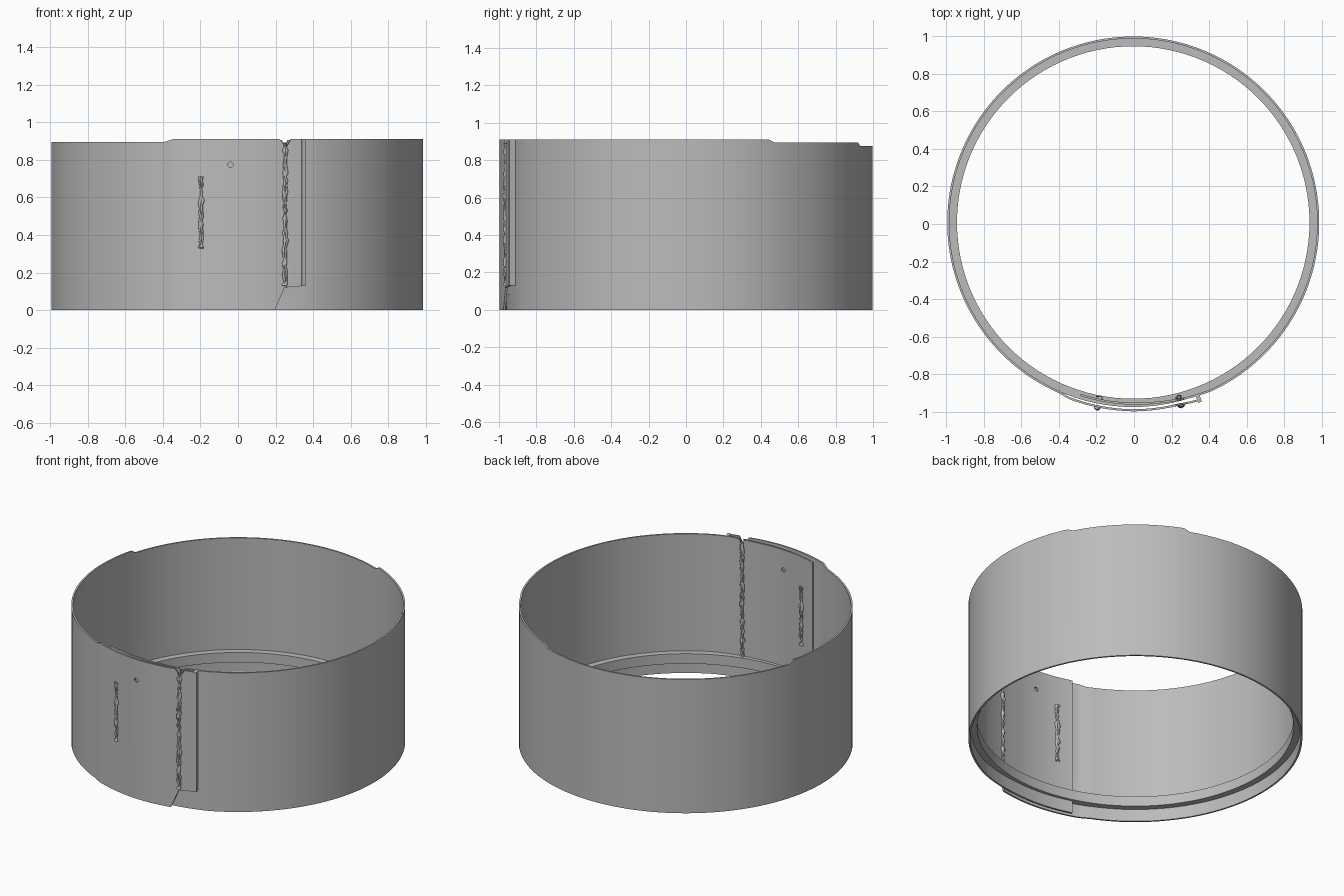
import bpy, bmesh, math, random

random.seed(4)
cube = bpy.data.objects.get("Cube")
if cube:
    bpy.data.objects.remove(cube, do_unlink=True)

grey = bpy.data.materials.new("plain_grey")
grey.use_nodes = True
grey.diffuse_color = (0.5, 0.5, 0.5, 1)
grey.node_tree.nodes["Principled BSDF"].inputs["Base Color"].default_value = (0.5, 0.5, 0.5, 1)

CX, CY = -0.004, 0.008


def polar(r, t, z):
    """Point at radius r, t degrees round from the front towards +x."""
    a = math.radians(t)
    return (CX + r * math.sin(a), CY - r * math.cos(a), z)


def lerp(points, t):
    """Piecewise linear lookup."""
    for (a, u), (b, v) in zip(points, points[1:]):
        if t <= b:
            return u + (v - u) * max(0, (t - a) / (b - a))
    return points[-1][1]


def sweep(name, stations, closed=False):
    """Skin four-point sections (inner radius, outer radius, bottom, top) along angles."""
    bm = bmesh.new()
    rings = []
    for t, ri, ro, lo, hi in stations:
        rings.append([bm.verts.new(polar(r, t, z)) for r, z in
                      ((ro, lo), (ro, hi), (ri, hi), (ri, lo))])
    pairs = list(zip(rings, rings[1:]))
    if closed:
        pairs.append((rings[-1], rings[0]))
    for a, b in pairs:
        for i in range(4):
            j = (i + 1) % 4
            bm.faces.new((a[i], b[i], b[j], a[j]))
    if not closed:
        bm.faces.new(rings[0])
        bm.faces.new(rings[-1][::-1])
    bmesh.ops.recalc_face_normals(bm, faces=bm.faces)
    mesh = bpy.data.meshes.new(name)
    bm.to_mesh(mesh)
    bm.free()
    ob = bpy.data.objects.new(name, mesh)
    bpy.context.collection.objects.link(ob)
    mesh.materials.append(grey)
    return ob


def smooth(ob):
    bpy.ops.object.select_all(action="DESELECT")
    ob.select_set(True)
    bpy.context.view_layer.objects.active = ob
    bpy.ops.object.shade_smooth_by_angle(angle=math.radians(30))


# Wrapped band: inner end, full turn, then the overlapping flap
RADIUS = [(-17, 0.965), (8, 0.972), (25, 0.99), (336, 0.99), (340, 1.0),
          (360, 1.005), (374, 1.004), (381, 1.015)]
TOP = [(-17, 0.905), (14, 0.905), (15, 0.87), (16, 0.905), (18, 0.91),
       (116, 0.91), (118, 0.895), (157, 0.895), (159, 0.875), (253, 0.875),
       (255, 0.895), (337, 0.895), (340, 0.91), (373, 0.91), (374.8, 0.87),
       (375.2, 0.87), (376.5, 0.91), (381, 0.91)]
BOTTOM = [(371.5, 0.0), (374.5, 0.12), (381, 0.13)]
angles = set(range(-17, 382, 2))
for table in (RADIUS, TOP, BOTTOM):
    angles.update(p[0] for p in table)
band = sweep("band", [(t, lerp(RADIUS, t) - 0.011, lerp(RADIUS, t),
                       lerp(BOTTOM, t), lerp(TOP, t)) for t in sorted(angles)])

# Small hole through both layers
bpy.ops.mesh.primitive_cylinder_add(vertices=16, radius=0.014, depth=0.3,
                                    location=(-0.04, -0.98, 0.775),
                                    rotation=(math.pi / 2, 0, 0))
cutter = bpy.context.object
cutter.name = "hole_cutter"
cutter.hide_render = True
mod = band.modifiers.new("hole", "BOOLEAN")
mod.operation = "DIFFERENCE"
mod.object = cutter
mod.solver = "EXACT"
bpy.context.view_layer.objects.active = band
bpy.ops.object.modifier_apply(modifier="hole")
bpy.data.objects.remove(cutter, do_unlink=True)
smooth(band)

# Folded edge of the flap
smooth(sweep("flap_hem", [(t, 0.985, 1.02, 0.13, 0.91) for t in (19.8, 20.4, 21)]))

# Inner ledge ring near the bottom
smooth(sweep("inner_ledge", [(t, 0.938, 0.982, 0.08, 0.145) for t in range(0, 360, 3)], True))


def stitch(name, t, r, low, high):
    """Rough lacing: a wobbling cord with thicker knots."""
    curve = bpy.data.curves.new(name, "CURVE")
    curve.dimensions = "3D"
    curve.bevel_depth = 0.009
    curve.bevel_resolution = 1
    curve.use_fill_caps = True
    curve.materials.append(grey)
    for strand in (-1, 1):
        n = int((high - low) / 0.02)
        line = curve.splines.new("POLY")
        line.points.add(n)
        for i, p in enumerate(line.points):
            sway = 0.25 * strand + random.uniform(-0.3, 0.3)
            p.co = (*polar(r + random.uniform(-0.004, 0.004), t + sway,
                           low + (high - low) * i / n), 1)
            p.radius = 1.3 if i % 6 == 0 else random.uniform(0.5, 0.9)
    ob = bpy.data.objects.new(name, curve)
    bpy.context.collection.objects.link(ob)


# Lacing on the outside and inside of the overlap
for side, r_short, r_seam in (("outer", 1.004, 1.007), ("inner", 0.952, 0.962)):
    stitch("short_lacing_" + side, -11, r_short, 0.33, 0.71)
    stitch("seam_lacing_" + side, 14.6, r_seam, 0.13, 0.89)
